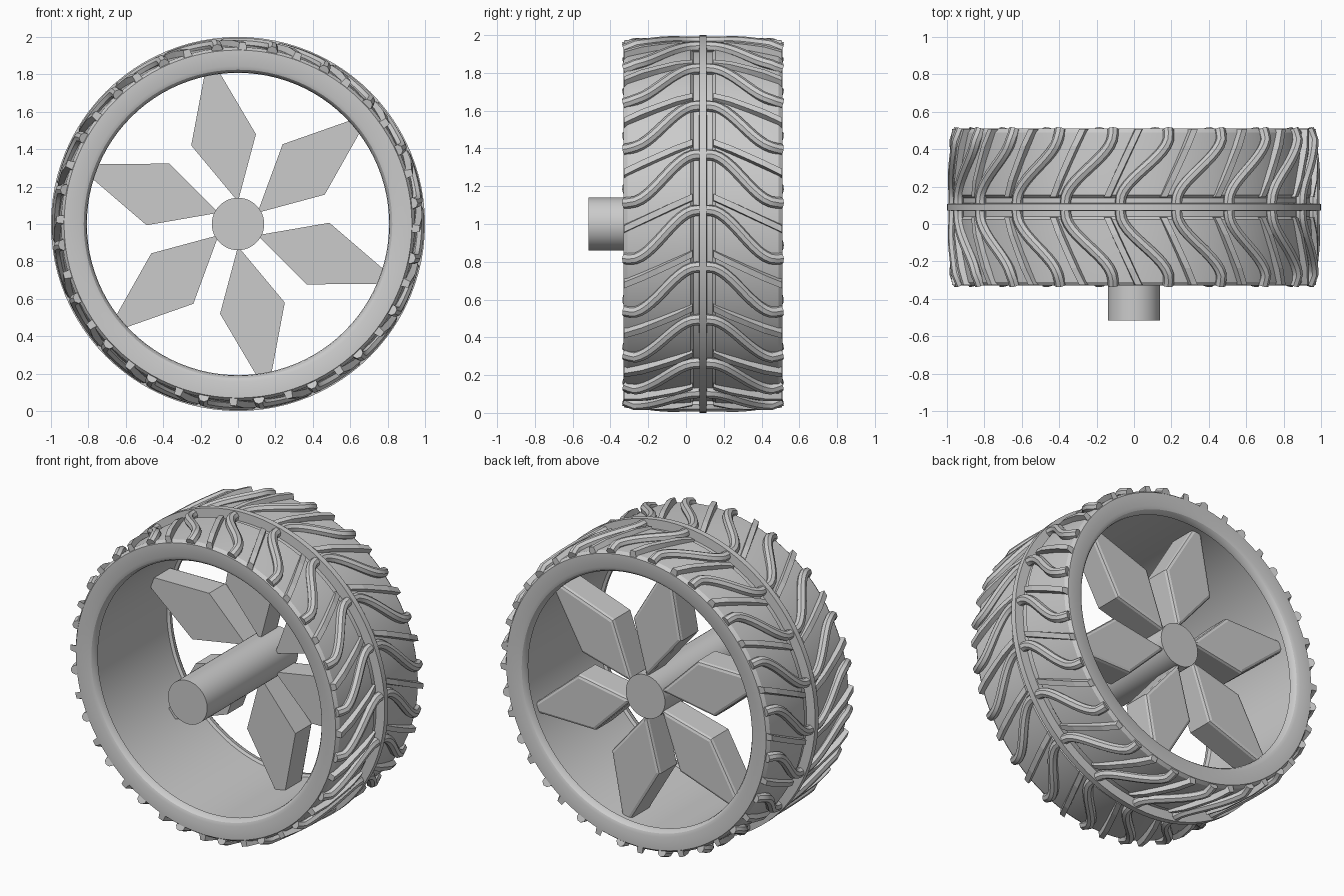
import bpy, bmesh
from math import sin, cos, pi, radians
from mathutils import Vector, Matrix

if "Cube" in bpy.data.objects:
    bpy.data.objects.remove(bpy.data.objects["Cube"])

MID, HALF, TREADS = 0.09, 0.42, 20     # tyre centre in y, half width, tread repeats

grey = bpy.data.materials.new("plain grey")
grey.use_nodes = True
grey.diffuse_color = (0.6, 0.6, 0.6, 1)
grey.node_tree.nodes["Principled BSDF"].inputs["Base Color"].default_value = (0.6, 0.6, 0.6, 1)


def polar(angle, radius, y):
    return Vector((radius * cos(angle), y, 1 + radius * sin(angle)))


def finish(name, bm, smooth=True):
    bmesh.ops.recalc_face_normals(bm, faces=bm.faces)
    mesh = bpy.data.meshes.new(name)
    bm.to_mesh(mesh)
    bm.free()
    mesh.materials.append(grey)
    obj = bpy.data.objects.new(name, mesh)
    bpy.context.collection.objects.link(obj)
    if smooth:
        bpy.ops.object.select_all(action='DESELECT')
        obj.select_set(True)
        bpy.context.view_layer.objects.active = obj
        bpy.ops.object.shade_smooth_by_angle(angle=radians(30))
    return obj


def lathe(name, profile, steps, closed=True):
    """Revolve (y, radius) points about the wheel axis."""
    bm = bmesh.new()
    rings = [[bm.verts.new(polar(2 * pi * i / steps, r, y)) for y, r in profile]
             for i in range(steps)]
    count = len(profile)
    for i in range(steps):
        a, b = rings[i], rings[(i + 1) % steps]
        for j in range(count if closed else count - 1):
            k = (j + 1) % count
            bm.faces.new((a[j], a[k], b[k], b[j]))
    if not closed:
        bm.faces.new([ring[0] for ring in rings])
        bm.faces.new([ring[-1] for ring in rings])
    return finish(name, bm)


# Tyre body with a shallow channel beside the centre rib and rounded inner lips
half_outer = [(0.05, 0.942), (0.065, 0.958), (0.25, 0.955), (0.40, 0.945), (HALF, 0.93)]
half_inner = [(HALF, 0.845), (0.412, 0.825), (0.395, 0.812), (0.37, 0.808), (0.36, 0.825)]
half = half_outer + half_inner
tyre = [(MID + d, r) for d, r in half] + [(MID - d, r) for d, r in reversed(half)]
lathe("tyre", tyre, 96)

# Raised rib round the middle of the tread
lathe("centre_rib", [(MID - 0.022, 0.93), (MID - 0.018, 1.0),
                     (MID + 0.018, 1.0), (MID + 0.022, 0.93)], 96)

# Wavy round treads, each one running edge to edge
curve = bpy.data.curves.new("wavy_treads", 'CURVE')
curve.dimensions = '3D'
curve.bevel_depth = 0.03
curve.bevel_resolution = 2
curve.use_fill_caps = True
steps = 28
for i in range(TREADS):
    spline = curve.splines.new('POLY')
    spline.points.add(steps)
    for j, point in enumerate(spline.points):
        d = 2 * j / steps - 1
        t = min(1, max(0, (abs(d) - 0.08) / 0.84))
        drop = 15.5 * t * t * (3 - 2 * t)
        radius = 0.965 - 0.025 * max(0, (abs(d) - 0.85) / 0.15)
        angle = radians(4.3 + 360 * i / TREADS - drop)
        point.co = (*polar(angle, radius, MID + d * (HALF - 0.003)), 1)
temp = bpy.data.objects.new("wavy_source", curve)
bpy.context.collection.objects.link(temp)
bpy.context.view_layer.update()
mesh = bpy.data.meshes.new_from_object(temp.evaluated_get(bpy.context.evaluated_depsgraph_get()))
bpy.data.objects.remove(temp)
bm = bmesh.new()
bm.from_mesh(mesh)
finish("wavy_treads", bm)

# Straight slanted bars between the waves, mirrored about the rib
bm = bmesh.new()
for i in range(TREADS):
    for side in (-1, 1):
        previous = None
        for j in range(5):
            t = j / 4
            angle = radians(360 * i / TREADS + 8.5 - 10 * t)
            y = MID + side * (0.055 + (HALF - 0.058) * t)
            top = 0.985 if 0 < j < 4 else 0.972
            ring = [bm.verts.new(polar(angle + a, r, y)) for a, r in
                    ((-0.025, 0.925), (-0.018, top), (0.018, top), (0.025, 0.925))]
            if previous:
                for k in range(4):
                    n = (k + 1) % 4
                    bm.faces.new((previous[k], previous[n], ring[n], ring[k]))
            else:
                bm.faces.new(ring)
            previous = ring
        bm.faces.new(previous)
finish("straight_treads", bm, False)

# Axle sticking out of the front
lathe("axle", [(-0.515, 0.14), (0.415, 0.14)], 48, closed=False)

# Six kite-shaped blades with softened back edges
kite = [(0.0, 0.12), (-0.25, 0.42), (-0.158, 0.91), (0.096, 0.48)]
bm = bmesh.new()
for i in range(6):
    turn = Matrix.Rotation(i * pi / 3, 4, 'Y')
    front, back = [[bm.verts.new(turn @ Vector((x, y, z)) + Vector((0, 0, 1)))
                    for x, z in kite] for y in (0.23, 0.41)]
    bm.faces.new(front)
    face = bm.faces.new(back)
    for k in range(4):
        n = (k + 1) % 4
        bm.faces.new((front[k], front[n], back[n], back[k]))
    bmesh.ops.bevel(bm, geom=list(face.edges), offset=0.02, segments=2,
                    profile=0.5, affect='EDGES')
finish("blades", bm, False)
